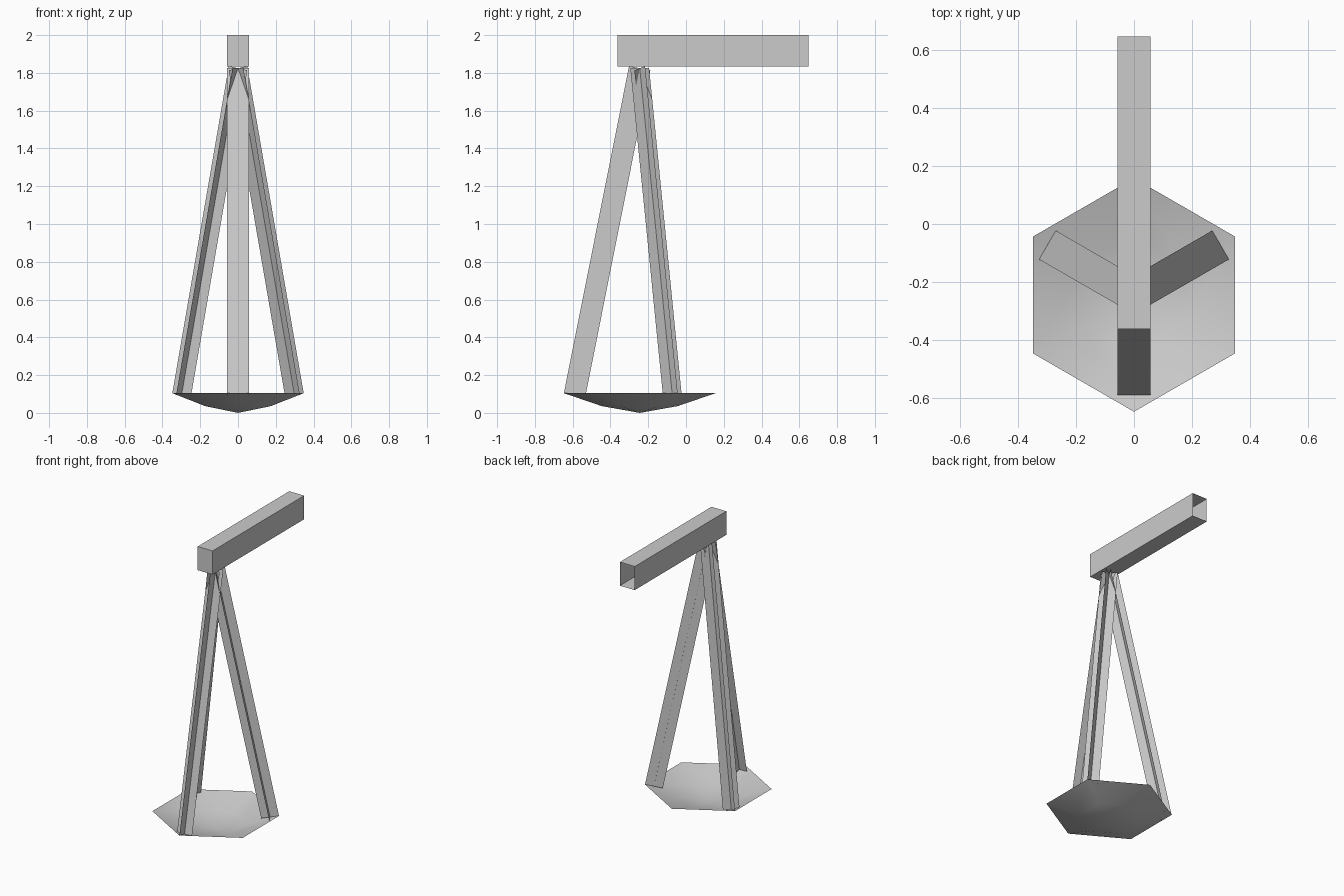
import bpy, bmesh, math
from mathutils import Vector, Matrix

cube = bpy.data.objects.get("Cube")
if cube:
    bpy.data.objects.remove(cube)

grey = bpy.data.materials.new("plain_grey")
grey.use_nodes = True
colour = (0.6, 0.6, 0.6, 1)
grey.diffuse_color = colour
grey.node_tree.nodes["Principled BSDF"].inputs["Base Color"].default_value = colour

CENTRE = Vector((0, -0.245, 0))
HALF = 0.0575            # half width of beam and leg plates
RIM_R, RIM_Z = 0.403, 0.105


def add_object(name, bm, smooth=False):
    mesh = bpy.data.meshes.new(name)
    bm.to_mesh(mesh)
    bm.free()
    mesh.materials.append(grey)
    for poly in mesh.polygons:
        poly.use_smooth = smooth
    obj = bpy.data.objects.new(name, mesh)
    bpy.context.collection.objects.link(obj)
    return obj


# Shallow six-sided bowl, open on top
bm = bmesh.new()
tip = bm.verts.new(CENTRE)
rings = []
for radius, z in ((RIM_R / 2, 0.036), (RIM_R, RIM_Z)):
    rings.append([bm.verts.new(CENTRE + Vector((radius * math.cos(a), radius * math.sin(a), z)))
                  for a in (math.radians(30 + 60 * i) for i in range(6))])
inner, outer = rings
for i in range(6):
    j = (i + 1) % 6
    bm.faces.new((tip, inner[j], inner[i]))
    bm.faces.new((inner[i], inner[j], outer[j], outer[i]))
add_object("base_bowl", bm, smooth=True)

# Three leaning legs, each made of two crossed thin plates
foot, head = Vector((0.345, 0, 0.094)), Vector((0, 0, 1.825))
axis = (head - foot).normalized()
across = Vector((0, 1, 0))
outward = across.cross(axis)
for name, angle in (("front_leg", -90), ("left_leg", 30), ("right_leg", 150)):
    bm = bmesh.new()
    for side in (across, outward):
        w = side * HALF
        bm.faces.new([bm.verts.new(p) for p in (foot - w, foot + w, head + w, head - w)])
    bm.transform(Matrix.Translation(CENTRE) @ Matrix.Rotation(math.radians(angle), 4, "Z"))
    add_object(name, bm)

# Hollow top beam, closed at the front and open at the back
front, back, bottom, top = -0.363, 0.648, 1.835, 2.0
bm = bmesh.new()
bmesh.ops.create_cube(bm, size=1)
bm.transform(Matrix.Translation((0, (front + back) / 2, (bottom + top) / 2))
             @ Matrix.Diagonal((2 * HALF, back - front, top - bottom, 1)))
bm.normal_update()
bmesh.ops.delete(bm, geom=[f for f in bm.faces if f.normal.y > 0.9], context="FACES_ONLY")
add_object("top_beam", bm)
